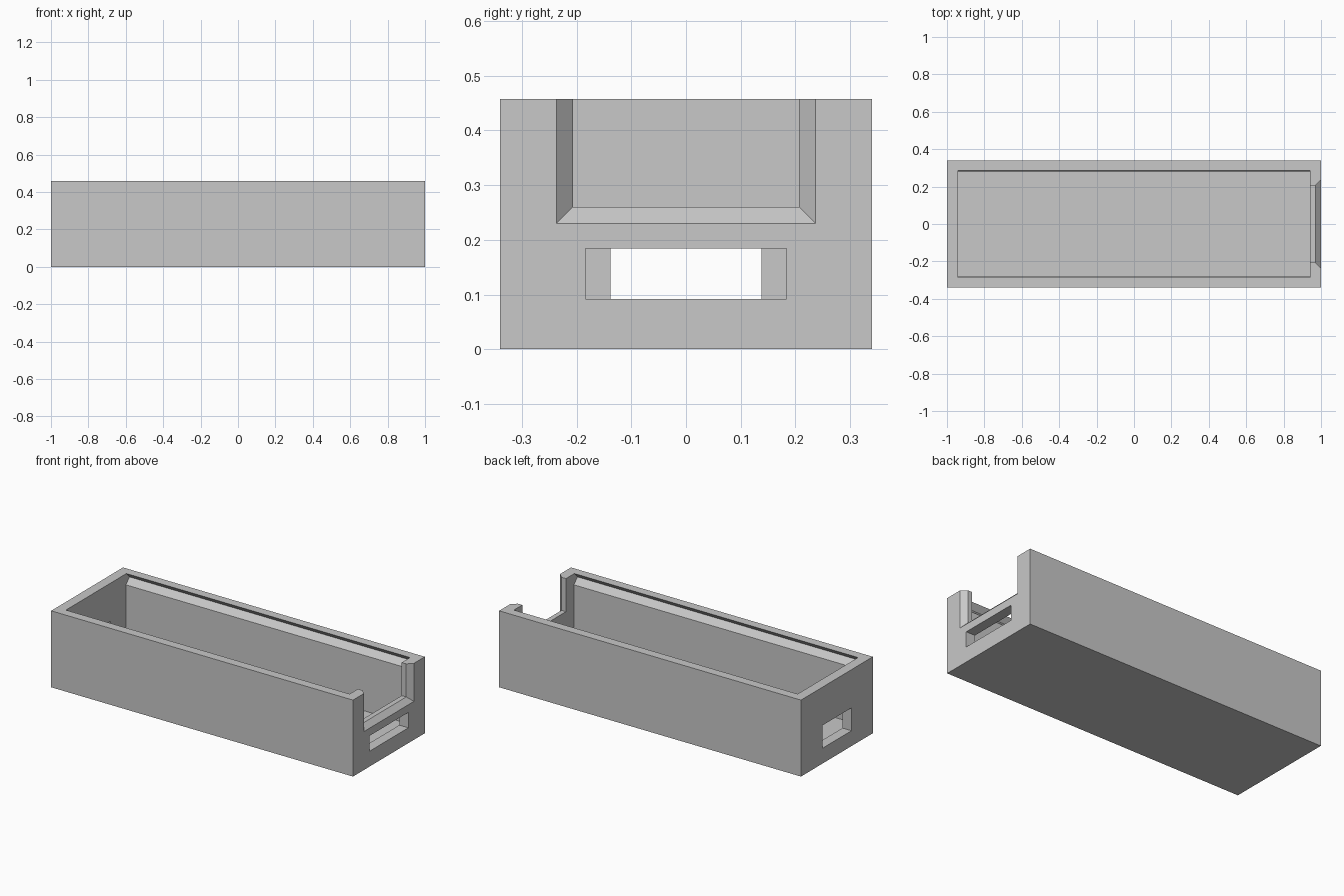
import bpy
import bmesh

cube = bpy.data.objects.get("Cube")
if cube:
    bpy.data.objects.remove(cube, do_unlink=True)

grey = bpy.data.materials.new("light_grey")
grey.use_nodes = True
COLOUR = (0.58, 0.58, 0.58, 1)
grey.diffuse_color = COLOUR
grey.node_tree.nodes["Principled BSDF"].inputs["Base Color"].default_value = COLOUR


def loft_x(name, sections):
    """Closed solid through (x, ring) sections, each ring a list of (y, z)."""
    bm = bmesh.new()
    rings = [[bm.verts.new((x, y, z)) for y, z in ring] for x, ring in sections]
    bm.faces.new(rings[0])
    bm.faces.new(rings[-1])
    for a, b in zip(rings, rings[1:]):
        for i in range(len(a)):
            j = (i + 1) % len(a)
            bm.faces.new((a[i], a[j], b[j], b[i]))
    bmesh.ops.recalc_face_normals(bm, faces=bm.faces)
    mesh = bpy.data.meshes.new(name)
    bm.to_mesh(mesh)
    bm.free()
    mesh.materials.append(grey)
    obj = bpy.data.objects.new(name, mesh)
    bpy.context.collection.objects.link(obj)
    return obj


def rect(half, low, high):
    return [(-half, low), (half, low), (half, high), (-half, high)]


def cut(target, name, sections):
    """Subtract a lofted solid from the target and remove the cutter."""
    cutter = loft_x(name, sections)
    cutter.hide_render = True
    mod = target.modifiers.new(name, "BOOLEAN")
    mod.operation = "DIFFERENCE"
    mod.solver = "EXACT"
    mod.object = cutter
    bpy.context.view_layer.objects.active = target
    bpy.ops.object.modifier_apply(modifier=mod.name)
    bpy.data.objects.remove(cutter, do_unlink=True)


HEIGHT, ABOVE = 0.458, 0.6
case = loft_x("open_case", [(x, rect(0.34, 0, HEIGHT)) for x in (-1, 1)])

# Cavity with a V groove under the rim of both long walls
side = [(0.282, 0.06), (0.282, 0.392), (0.315, 0.427), (0.286, HEIGHT), (0.286, ABOVE)]
profile = side + [(-y, z) for y, z in reversed(side)]
cut(case, "cavity_cutter", [(x, profile) for x in (-0.94, 0.94)])

# Notch in the right end, flared at 45 degrees towards the outside
flare = 0.029
cut(case, "notch_cutter", [
    (0.9, rect(0.207, 0.26, ABOVE)),
    (0.97, rect(0.207, 0.26, ABOVE)),
    (0.97 + 2 * flare, rect(0.207 + 2 * flare, 0.26 - 2 * flare, ABOVE)),
])

# Wide slot below the notch, narrower and taller port in the left end
cut(case, "slot_cutter", [(x, rect(0.184, 0.092, 0.184)) for x in (0.9, 1.1)])
cut(case, "port_cutter", [(x, rect(0.138, 0.092, 0.229)) for x in (-1.1, -0.9)])
